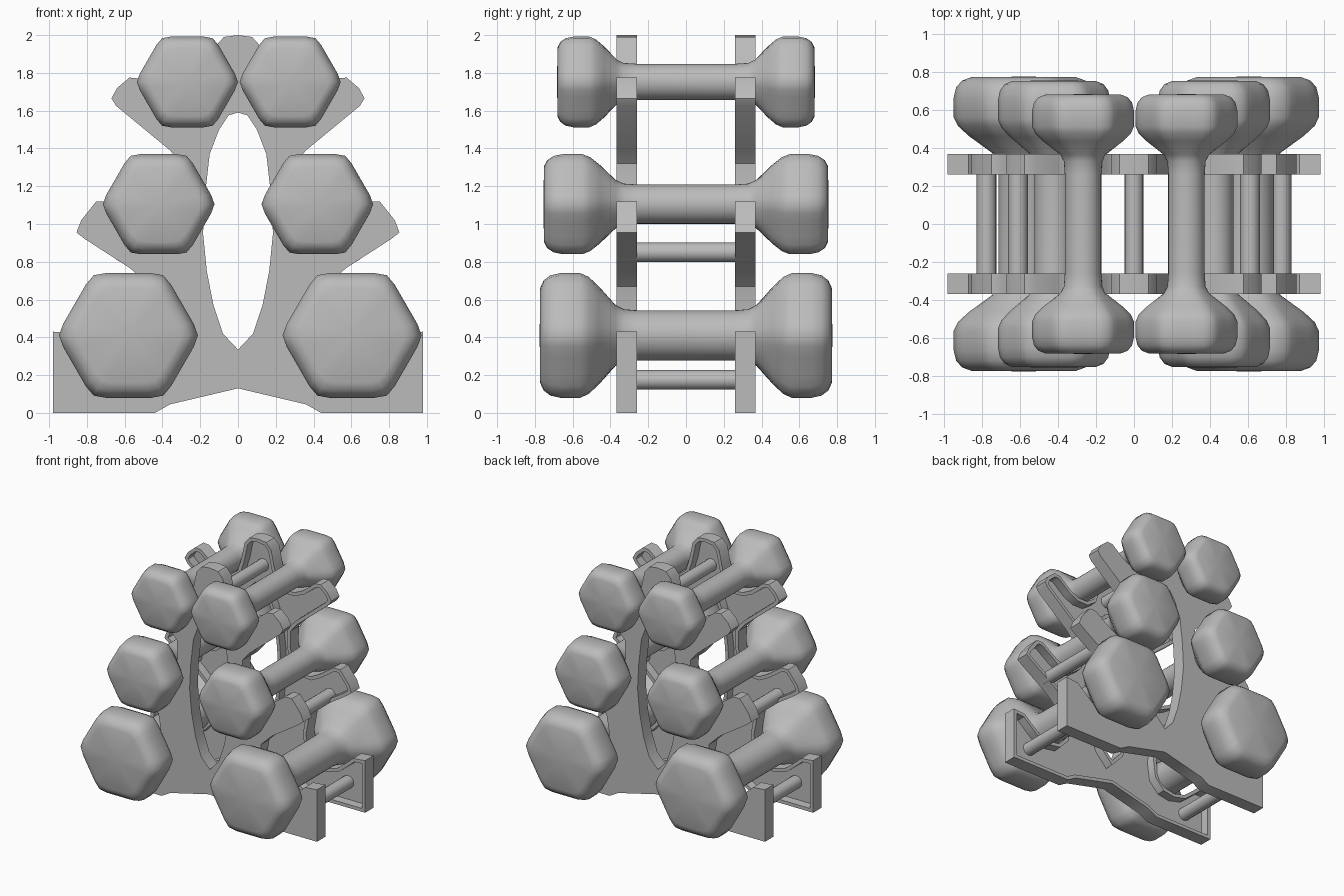
import bpy, bmesh, math

if "Cube" in bpy.data.objects:
    bpy.data.objects.remove(bpy.data.objects["Cube"])

mat = bpy.data.materials.new("matte_grey")
mat.diffuse_color = (0.5, 0.5, 0.5, 1)
mat.use_nodes = True
mat.node_tree.nodes["Principled BSDF"].inputs["Base Color"].default_value = mat.diffuse_color


def finish(bm, name, angle):
    bmesh.ops.recalc_face_normals(bm, faces=bm.faces[:])
    me = bpy.data.meshes.new(name)
    bm.to_mesh(me)
    bm.free()
    ob = bpy.data.objects.new(name, me)
    bpy.context.collection.objects.link(ob)
    me.materials.append(mat)
    bpy.ops.object.select_all(action='DESELECT')
    ob.select_set(True)
    bpy.context.view_layer.objects.active = ob
    bpy.ops.object.shade_smooth_by_angle(angle=math.radians(angle))
    return ob


# Right half of the frame outline (x, z), from bottom centre to top centre
OUTER = [(0, .13), (.36, .045), (.44, 0), (.98, 0), (.98, .43), (.87, .42),
         (.80, .36), (.72, .295), (.62, .27), (.53, .285), (.46, .36), (.44, .50),
         (.47, .67), (.57, .765), (.81, .92), (.855, .955), (.83, 1.02), (.75, 1.12),
         (.69, 1.12), (.56, 1.03), (.48, .99), (.40, .995), (.33, 1.05), (.295, 1.18),
         (.30, 1.32), (.36, 1.39), (.645, 1.625), (.67, 1.665), (.64, 1.72),
         (.575, 1.775), (.52, 1.77), (.41, 1.68), (.33, 1.645), (.25, 1.645),
         (.185, 1.69), (.15, 1.80), (.12, 1.94), (.075, 1.99), (0, 2.0)]
# Right half of the central opening
HOLE = [(0, .335), (.08, .42), (.13, .57), (.165, .75), (.185, .95), (.175, 1.15),
        (.15, 1.37), (.10, 1.50), (.05, 1.575), (0, 1.59)]


# End frame: plate with an opening, hollowed on its inner side, leaving a rim
def frame(name, side):
    bm = bmesh.new()
    edges = []
    for half in (OUTER, HOLE):
        pts = half + [(-x, z) for x, z in reversed(half[1:-1])]
        vs = [bm.verts.new((x, side * .368, z)) for x, z in pts]
        edges += [bm.edges.new((vs[i - 1], vs[i])) for i in range(len(vs))]
    bmesh.ops.triangle_fill(bm, edges=edges, use_beauty=True, normal=(0, 1, 0))
    ret = bmesh.ops.extrude_face_region(bm, geom=bm.faces[:])
    new = ret["geom"]
    for v in new:
        if isinstance(v, bmesh.types.BMVert):
            v.co.y = side * .26
    inner = [f for f in new if isinstance(f, bmesh.types.BMFace)]
    bmesh.ops.recalc_face_normals(bm, faces=bm.faces[:])
    bmesh.ops.inset_region(bm, faces=inner, thickness=.028, use_even_offset=True)
    bmesh.ops.inset_region(bm, faces=inner, thickness=.002, depth=-.07,
                           use_even_offset=True)
    return finish(bm, name, 35)


# Dumbbell: lofted rings, round at the handle and six-sided at the heads
HEAD = [(0, .03), (.1, .15), (.3, .65), (.42, .9), (.52, 1), (.76, 1),
        (.88, .94), (.96, .80), (1, .60)]


def dumbbell(name, cx, cz, a, h, end):
    half = [(.33 + (end - .33) * t, h + (a - h) * k, min(1, k * 1.4)) for t, k in HEAD]
    half = [(.26, h, 0)] + half
    rings = [(-y, r, k) for y, r, k in reversed(half)] + half
    bm = bmesh.new()
    n, loops = 36, []
    for y, r, k in rings:
        loop = []
        for i in range(n):
            deg = i * 360 / n
            hexr = min(1 / math.cos(math.radians(deg % 60 - 30)), 1.115)
            rad = r * (1 + (hexr - 1) * k)
            t = math.radians(deg)
            loop.append(bm.verts.new((cx + rad * math.cos(t), y, cz + rad * math.sin(t))))
        loops.append(loop)
    for p, q in zip(loops, loops[1:]):
        for i in range(n):
            bm.faces.new((p[i - 1], p[i], q[i], q[i - 1]))
    # slightly domed ends
    for loop, y in ((loops[0], -end - .003), (loops[-1], end + .003)):
        c = bm.verts.new((cx, y, cz))
        for i in range(n):
            bm.faces.new((loop[i - 1], loop[i], c))
    return finish(bm, name, 50)


# Round tie bar between the two frames
def tie_bar(name, x, z, r):
    bpy.ops.mesh.primitive_cylinder_add(vertices=16, radius=r, depth=.67,
                                        location=(x, 0, z), rotation=(math.pi / 2, 0, 0))
    ob = bpy.context.object
    ob.name = name
    ob.data.materials.append(mat)
    bpy.ops.object.shade_smooth_by_angle(angle=math.radians(35))


frame("front_frame", -1)
frame("rear_frame", 1)

for side, label in ((-1, "left"), (1, "right")):
    dumbbell(label + "_large_dumbbell", side * .592 + .012, .41, .33, .133, .772)
    dumbbell(label + "_medium_dumbbell", side * .42, 1.105, .265, .104, .752)
    dumbbell(label + "_small_dumbbell", side * .272 + .004, 1.752, .24, .096, .68)
    tie_bar(label + "_lower_tie_bar", side * .775, .175, .052)
    tie_bar(label + "_middle_tie_bar", side * .61, .85, .052)
tie_bar("top_tie_bar", 0, 1.76, .05)
